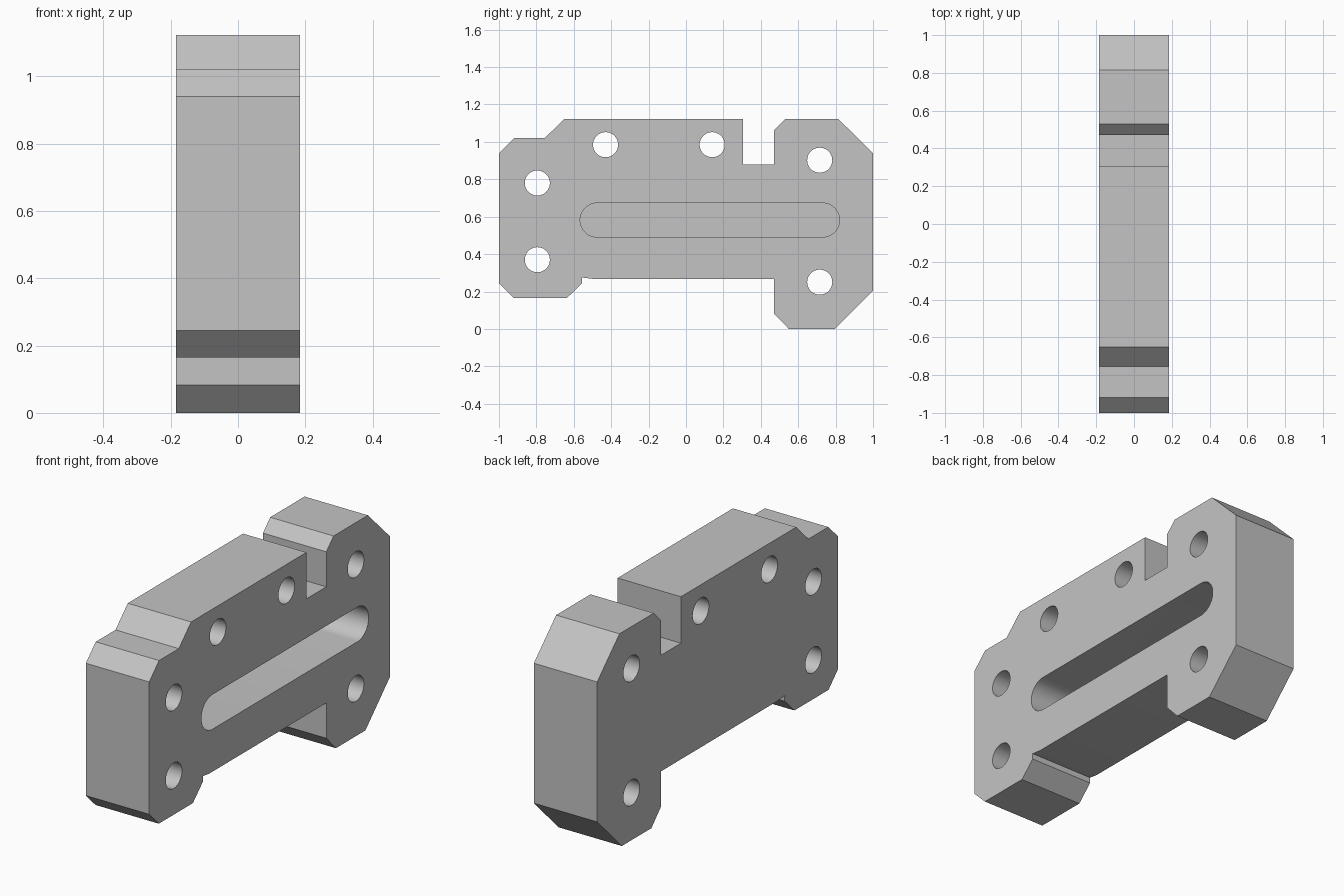
import bpy
import bmesh
import math

cube = bpy.data.objects.get("Cube")
if cube:
    bpy.data.objects.remove(cube, do_unlink=True)

HALF = 0.184          # half the plate thickness
SLOT_FLOOR = -0.09    # x of the blind slot's floor

grey = bpy.data.materials.new("Plain Grey")
grey.use_nodes = True
colour = (0.55, 0.55, 0.55, 1)
grey.diffuse_color = colour
grey.node_tree.nodes["Principled BSDF"].inputs["Base Color"].default_value = colour


def prism(name, profile, x0, x1):
    """Extrude a (y, z) profile along x."""
    bm = bmesh.new()
    face = bm.faces.new([bm.verts.new((x0, y, z)) for y, z in profile])
    ext = bmesh.ops.extrude_face_region(bm, geom=[face])
    moved = [v for v in ext["geom"] if isinstance(v, bmesh.types.BMVert)]
    bmesh.ops.translate(bm, verts=moved, vec=(x1 - x0, 0, 0))
    bmesh.ops.recalc_face_normals(bm, faces=bm.faces)
    mesh = bpy.data.meshes.new(name)
    bm.to_mesh(mesh)
    bm.free()
    mesh.materials.append(grey)
    obj = bpy.data.objects.new(name, mesh)
    bpy.context.collection.objects.link(obj)
    return obj


def arc(y, z, r, start, end, steps):
    angles = [start + (end - start) * i / steps for i in range(steps + 1)]
    return [(y + r * math.cos(a), z + r * math.sin(a)) for a in angles]


# Chamfered plate outline with the top notch and the stepped underside
outline = [
    (-1, 0.245), (-0.92, 0.165), (-0.637, 0.165), (-0.555, 0.245),
    (-0.555, 0.275), (-0.5, 0.268), (0.47, 0.268), (0.47, 0.083),
    (0.55, 0), (0.795, 0), (1, 0.205), (1, 0.94), (0.815, 1.122),
    (0.53, 1.122), (0.47, 1.062), (0.47, 0.878), (0.305, 0.878),
    (0.305, 1.122), (-0.652, 1.122), (-0.754, 1.021), (-0.918, 1.021),
    (-1, 0.94),
]
plate = prism("mounting_plate", outline, -HALF, HALF)

# Through holes
holes = [(-0.795, 0.37), (-0.795, 0.78), (-0.43, 0.985),
         (0.14, 0.985), (0.715, 0.902), (0.715, 0.25)]
cutters = [
    prism("hole_cutter", arc(y, z, 0.067, 0, 2 * math.pi, 48)[:-1], -0.4, 0.4)
    for y, z in holes
]

# Blind round-ended slot in the left face
q = math.pi / 2
slot = arc(0.73, 0.582, 0.091, -q, q, 24) + arc(-0.475, 0.582, 0.091, q, 3 * q, 24)
cutters.append(prism("slot_cutter", slot, SLOT_FLOOR, 0.4))

bpy.ops.object.select_all(action='DESELECT')
plate.select_set(True)
bpy.context.view_layer.objects.active = plate
for cutter in cutters:
    cutter.hide_render = True
    mod = plate.modifiers.new("cut", 'BOOLEAN')
    mod.operation = 'DIFFERENCE'
    mod.solver = 'EXACT'
    mod.object = cutter
    bpy.ops.object.modifier_apply(modifier=mod.name)
    bpy.data.objects.remove(cutter, do_unlink=True)

bpy.ops.object.shade_smooth_by_angle(angle=math.radians(20))
